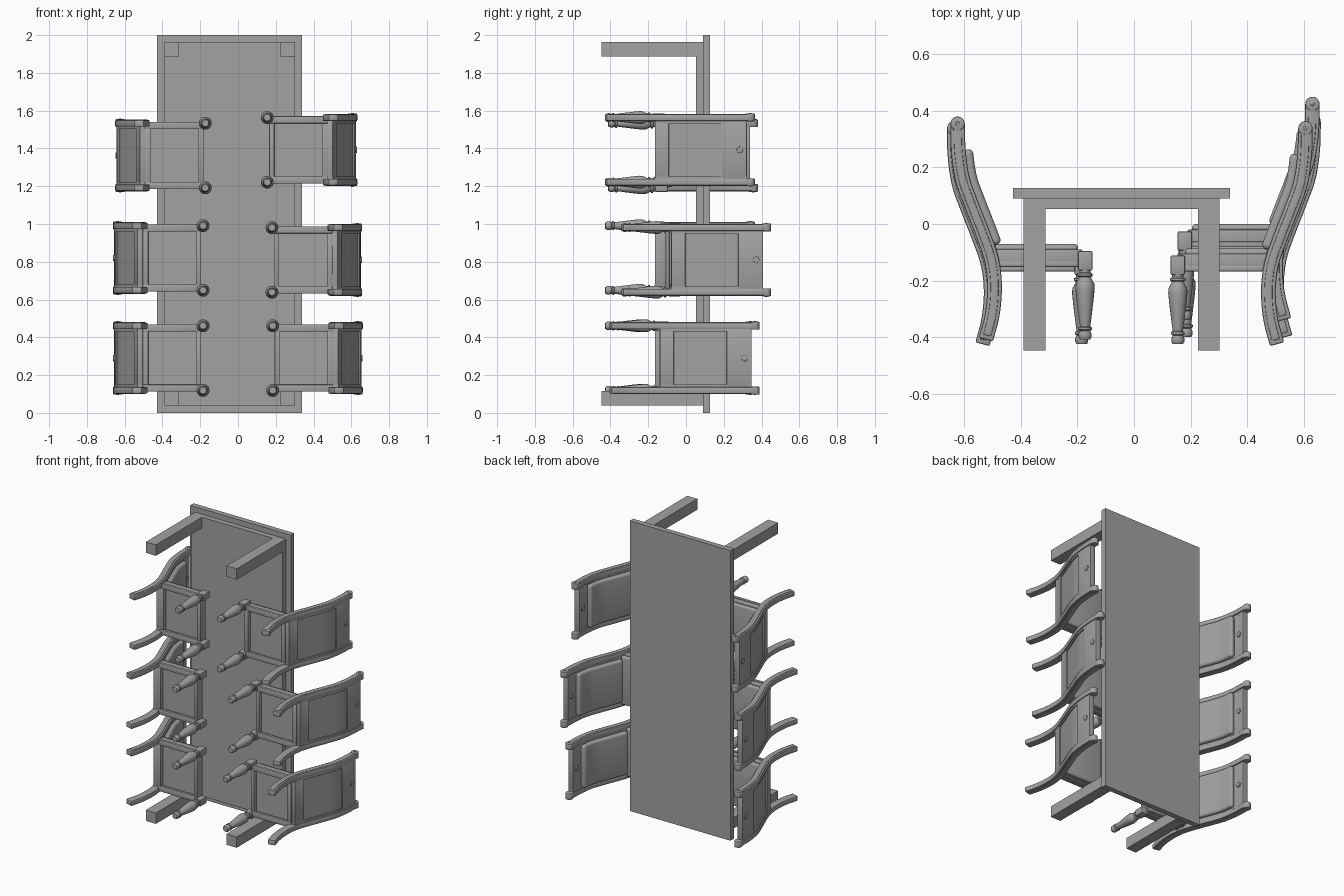
import bpy, bmesh, math
from mathutils import Vector

cube = bpy.data.objects.get("Cube")
if cube:
    bpy.data.objects.remove(cube)

GREY = (0.36, 0.36, 0.36, 1)
mat = bpy.data.materials.new("plain_grey")
mat.use_nodes = True
mat.diffuse_color = GREY
mat.node_tree.nodes["Principled BSDF"].inputs["Base Color"].default_value = GREY

# Back post centre line: (distance from table, height)
CURVE = [(.506, -.425), (.485, -.345), (.476, -.27), (.477, -.2), (.489, -.13),
         (.519, -.045), (.556, .05), (.588, .14), (.603, .24), (.606, .341)]


def centre(h):
    """Smooth interpolation of the post centre line at a height."""
    last = len(CURVE) - 1
    i = next((k for k in range(last) if h <= CURVE[k + 1][1]), last - 1)

    def slope(k):
        a, b = CURVE[max(k - 1, 0)], CURVE[min(k + 1, last)]
        return (b[0] - a[0]) / (b[1] - a[1])
    (u0, h0), (u1, h1) = CURVE[i], CURVE[i + 1]
    d = h1 - h0
    t = (h - h0) / d
    s = t * t * (3 - 2 * t)
    return (u0 + (u1 - u0) * s + d * slope(i) * t * (1 - t) ** 2
            - d * slope(i + 1) * t * t * (1 - t))


def finish(bm, name, bevel=0, segments=2):
    bmesh.ops.recalc_face_normals(bm, faces=bm.faces)
    if bevel:
        edges = [e for e in bm.edges if e.calc_face_angle(0) > math.radians(45)]
        bmesh.ops.bevel(bm, geom=edges, offset=bevel, segments=segments,
                        profile=0.5, affect='EDGES', clamp_overlap=True)
    mesh = bpy.data.meshes.new(name)
    bm.to_mesh(mesh)
    bm.free()
    mesh.materials.append(mat)
    return mesh


def loft(rings, name, bevel=0, segments=2):
    """Skin a list of closed rings and cap both ends."""
    bm = bmesh.new()
    rows = [[bm.verts.new(p) for p in ring] for ring in rings]
    n = len(rows[0])
    for a, b in zip(rows, rows[1:]):
        for k in range(n):
            bm.faces.new((a[k], a[(k + 1) % n], b[(k + 1) % n], b[k]))
    bm.faces.new(rows[0])
    bm.faces.new(rows[-1])
    return finish(bm, name, bevel, segments)


def box(name, x, y, z, bevel=0, segments=2):
    rings = [[(x[0], y[0], c), (x[1], y[0], c), (x[1], y[1], c), (x[0], y[1], c)] for c in z]
    return loft(rings, name, bevel, segments)


def strip(name, h, off, w, bevel=0, steps=16, segments=2):
    """Curved bar that follows the post line between two heights."""
    rings = []
    for i in range(steps + 1):
        y = h[0] + (h[1] - h[0]) * i / steps
        du = (centre(y + .002) - centre(y - .002)) / .004
        n = Vector((1, -du, 0)).normalized()
        c = Vector((centre(y), y, 0))
        a, b = c + n * off[0], c + n * off[1]
        rings.append([(a.x, a.y, w[0]), (b.x, b.y, w[0]), (b.x, b.y, w[1]), (a.x, a.y, w[1])])
    return loft(rings, name, bevel, segments)


def disc(name, c, r, w, bevel=.004):
    """Round disc lying across the chair width."""
    rings = [[(c[0] + r * math.cos(k * math.tau / 24), c[1] + r * math.sin(k * math.tau / 24), z)
              for k in range(24)] for z in w]
    return loft(rings, name, bevel)


def turned(name, u, w, profile):
    """Turned part around a vertical chair axis."""
    return loft([[(u + r * math.cos(k * math.tau / 20), h, w + r * math.sin(k * math.tau / 20))
                  for k in range(20)] for r, h in profile], name)


LEG = [(.02, -.17), (.02, -.188), (.027, -.192), (.027, -.2), (.021, -.204), (.026, -.215),
       (.033, -.228), (.034, -.245), (.03, -.285), (.022, -.35), (.018, -.378), (.024, -.382),
       (.024, -.39), (.018, -.394), (.023, -.403), (.023, -.416), (.018, -.425)]

parts = []
for s, side in ((-1, "right"), (1, "left")):
    def span(a, b):
        return sorted((s * a, s * b))
    # Curved posts with scrolled tops and a raised bead along the side
    parts += [
        strip(side + "_back_post", (-.425, .341), (-.026, .026), span(.153, .188), .006, 36),
        strip(side + "_post_bead", (-.41, .335), (-.014, .014), span(.18, .191), .003, 36),
        disc(side + "_post_scroll", (.606, .339), .025, span(.151, .1925)),
        disc(side + "_scroll_button", (.606, .339), .007, span(.19, .196), .002),
        strip(side + "_back_stile", (-.16, .322), (-.018, .02), span(.14, .16)),
        # Front leg and its square block
        box(side + "_leg_block", (.129, .18), (-.18, -.112), span(.147, .1925), .005),
        turned(side + "_front_leg", .155, s * .171, LEG),
        # Side rail with lower moulding
        box(side + "_seat_rail", (.165, .475), (-.165, -.106), span(.145, .172), .003),
        box(side + "_seat_moulding", (.17, .475), (-.168, -.148), span(.14, .178), .004),
    ]
# Back frame, panel and padding
parts += [
    strip("back_top_rail", (.193, .322), (-.018, .02), (-.155, .155), .002),
    strip("back_bottom_rail", (-.16, -.085), (-.018, .02), (-.155, .155), .002),
    strip("back_panel", (-.1, .21), (-.018, .012), (-.15, .15)),
    strip("back_padding", (-.1, .245), (-.052, -.015), (-.148, .148), .022, 20, 4),
]
# Seat frame, base and padding
parts += [
    box("front_seat_rail", (.165, .192), (-.165, -.106), (-.16, .16), .003),
    box("rear_seat_rail", (.445, .475), (-.165, -.106), (-.16, .16), .003),
    box("seat_base", (.18, .46), (-.14, -.106), (-.15, .15)),
    box("seat_padding", (.18, .475), (-.115, -.086), (-.168, .168), .018, 4),
]
# Round grip through the upper back rail
grip = bmesh.new()
bmesh.ops.create_cone(grip, cap_ends=True, segments=24, radius1=.017, radius2=.017, depth=.052)
for v in grip.verts:
    x, y, z = v.co
    v.co = (centre(.285) + z, .285 + x, y)
parts.append(finish(grip, "back_grip", .003))

objects = []


def place(mesh, name):
    ob = bpy.data.objects.new(name, mesh)
    bpy.context.scene.collection.objects.link(ob)
    objects.append(ob)
    return ob


# Chairs: side, outward shift, height shift, position along the table
CHAIRS = [(1, 0, 0, 1.3925), (1, .025, .086, .81), (1, .029, .025, .29),
          (-1, .018, .016, 1.3625), (-1, .03, 0, .82), (-1, .03, 0, .29)]
for n, (s, du, dy, z) in enumerate(CHAIRS, 1):
    for mesh in parts:
        ob = place(mesh, f"chair_{n}_{mesh.name}")
        ob.location = (s * du, dy, z)
        ob.rotation_euler = (0, 0 if s > 0 else math.pi, 0)

# Table: top, apron and four square legs
place(box("table_top", (-.428, .34), (.09, .127), (0, 2)), "table_top")
place(box("table_apron", (-.39, .303), (.053, .09), (.04, 1.963)), "table_apron")
for x in (-.39, .226):
    for z in (.04, 1.888):
        place(box("table_leg", (x, x + .077), (-.447, .055), (z, z + .075)), "table_leg")

# Smooth curved faces, keep edges crisp
bpy.context.view_layer.update()
bpy.ops.object.select_all(action='DESELECT')
done = set()
for ob in objects:
    if ob.data.name not in done:
        done.add(ob.data.name)
        ob.select_set(True)
        bpy.context.view_layer.objects.active = ob
bpy.ops.object.shade_smooth_by_angle(angle=math.radians(35))
